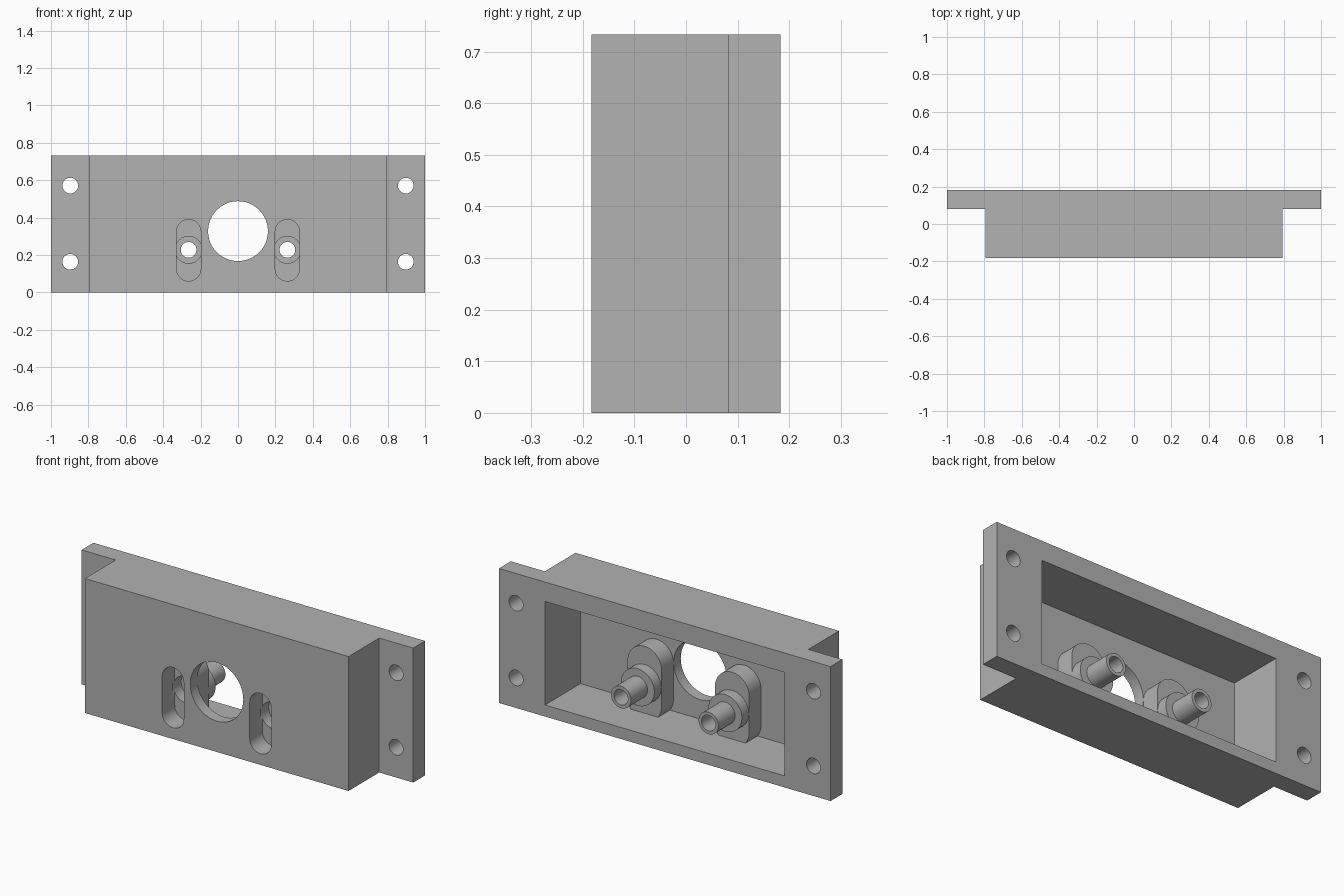
import bpy, bmesh, math
from mathutils import Vector

if "Cube" in bpy.data.objects:
    bpy.data.objects.remove(bpy.data.objects["Cube"])

FRONT, BACK = -0.183, 0.183      # outer depth limits
HEIGHT = 0.733
FLOOR = -0.122                   # inside face of the front wall
PIN_X, PIN_Z = 0.264, 0.228      # hollow pin axis

grey = bpy.data.materials.new("plain grey")
grey.use_nodes = True
grey.diffuse_color = (0.445, 0.445, 0.445, 1)
grey.node_tree.nodes["Principled BSDF"].inputs["Base Color"].default_value = grey.diffuse_color


def extrude(name, points, step):
    """Solid made by sweeping a flat outline along a vector."""
    bm = bmesh.new()
    face = bm.faces.new([bm.verts.new(p) for p in points])
    swept = bmesh.ops.extrude_face_region(bm, geom=[face])["geom"]
    bmesh.ops.translate(bm, vec=Vector(step),
                        verts=[g for g in swept if isinstance(g, bmesh.types.BMVert)])
    bmesh.ops.recalc_face_normals(bm, faces=bm.faces)
    mesh = bpy.data.meshes.new(name)
    bm.to_mesh(mesh)
    bm.free()
    mesh.materials.append(grey)
    obj = bpy.data.objects.new(name, mesh)
    bpy.context.collection.objects.link(obj)
    return obj


def slot(name, x, z0, z1, r, y0, y1, n=24):
    """Round-ended prism along y; a cylinder when both end centres agree."""
    pts = []
    for zc, start in ((z1, 0), (z0, math.pi)):
        for i in range(n + 1):
            if z0 == z1 and i == n:
                continue
            a = start + math.pi * i / n
            pts.append((x + r * math.cos(a), y0, zc + r * math.sin(a)))
    return extrude(name, pts, (0, y1 - y0, 0))


def cylinder(name, x, z, r, y0, y1):
    return slot(name, x, z, z, r, y0, y1)


def combine(target, tool, operation):
    """Apply a boolean and discard the tool."""
    mod = target.modifiers.new("shape", 'BOOLEAN')
    mod.operation, mod.object, mod.solver = operation, tool, 'EXACT'
    bpy.context.view_layer.objects.active = target
    bpy.ops.object.modifier_apply(modifier=mod.name)
    bpy.data.objects.remove(tool)


# Housing: box with side flanges flush with the back
half = [(0.795, FRONT), (0.795, 0.081), (1, 0.081), (1, BACK)]
outline = half + [(-x, y) for x, y in reversed(half)]
housing = extrude("housing", [(x, y, 0) for x, y in outline], (0, 0, HEIGHT))

# Rear pocket
pocket = extrude("pocket_cutter",
                 [(x, FLOOR, z) for x, z in ((-0.722, 0.063), (0.722, 0.063),
                                             (0.722, 0.627), (-0.722, 0.627))],
                 (0, 0.5, 0))
combine(housing, pocket, 'DIFFERENCE')

# Bosses: round-ended block, collar and hollow pin
for x in (-PIN_X, PIN_X):
    combine(housing, slot("boss_block", x, 0.126, 0.325, 0.103, -0.15, -0.02), 'UNION')
    combine(housing, cylinder("boss_collar", x, PIN_Z, 0.101, -0.06, 0.04), 'UNION')
    combine(housing, cylinder("boss_pin", x, PIN_Z, 0.06, -0.03, BACK), 'UNION')

# Front slots, counterbores and pin bores
for x in (-PIN_X, PIN_X):
    combine(housing, slot("slot_cutter", x, 0.126, 0.325, 0.065, -0.3, -0.075), 'DIFFERENCE')
    combine(housing, cylinder("counterbore_cutter", x, PIN_Z, 0.072, -0.09, -0.01), 'DIFFERENCE')
    combine(housing, cylinder("bore_cutter", x, PIN_Z, 0.042, -0.05, 0.3), 'DIFFERENCE')

# Central window and flange screw holes
combine(housing, cylinder("window_cutter", 0, 0.328, 0.16, -0.3, -0.1), 'DIFFERENCE')
for x in (-0.897, 0.897):
    for z in (0.164, 0.571):
        combine(housing, cylinder("screw_cutter", x, z, 0.042, 0, 0.3), 'DIFFERENCE')

# Smooth the round walls, keep the edges crisp
housing.select_set(True)
bpy.context.view_layer.objects.active = housing
bpy.ops.object.shade_smooth_by_angle(angle=math.radians(30))
